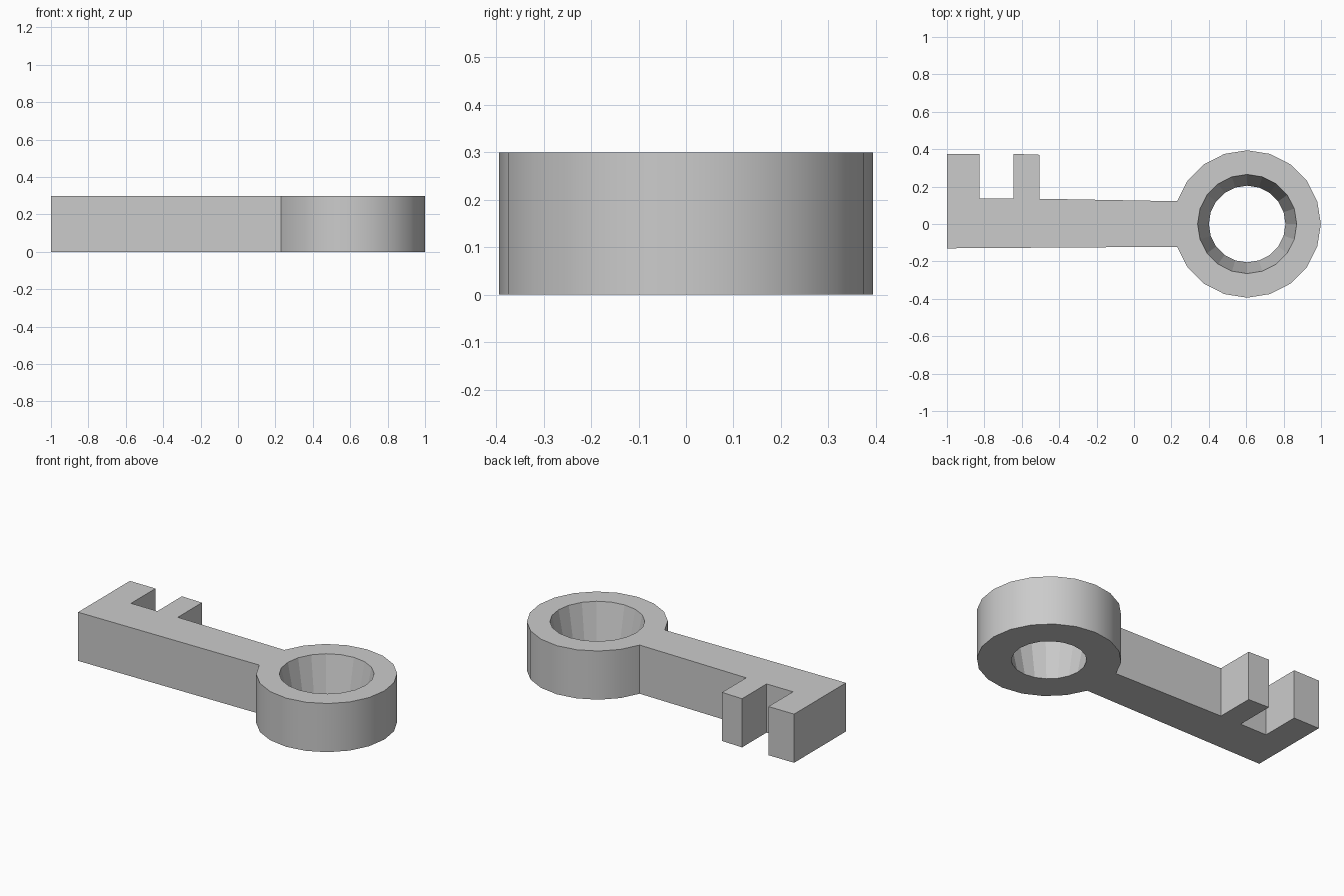
import bpy, bmesh, math

if "Cube" in bpy.data.objects:
    bpy.data.objects.remove(bpy.data.objects["Cube"])

HEIGHT = 0.3
CX, CY, SIDES = 0.605, 0.0, 20


def circle(radius, first=0, last=SIDES):
    step = 2 * math.pi / SIDES
    return [(CX + radius * math.cos(i * step), CY + radius * math.sin(i * step))
            for i in range(first, last)]


# Outline: round bow (open where the shank joins), then shank and two teeth
bow = circle(0.394, -9, 10)
shank = [(-0.505, 0.135), (-0.505, 0.37), (-0.645, 0.375), (-0.645, 0.136),
         (-0.825, 0.136), (-0.825, 0.375), (-1.0, 0.375), (-1.0, -0.13)]
outline = bow + shank

bm = bmesh.new()
cap_edges = {0: [], 1: []}


def wall(low, high, smooth_count):
    """Loft a closed loop from z = 0 to the top and keep its rim edges."""
    n = len(low)
    bottom = [bm.verts.new((x, y, 0)) for x, y in low]
    top = [bm.verts.new((x, y, HEIGHT)) for x, y in high]
    for i in range(n):
        j = (i + 1) % n
        face = bm.faces.new((bottom[i], bottom[j], top[j], top[i]))
        face.smooth = i < smooth_count
        cap_edges[0].append(bm.edges.get((bottom[i], bottom[j])))
        cap_edges[1].append(bm.edges.get((top[i], top[j])))


wall(outline, outline, len(bow) - 1)
# Tapered hole, wider at the top
wall(circle(0.205), circle(0.265), 0)

# Flat caps around the hole
for edges in cap_edges.values():
    bmesh.ops.triangle_fill(bm, edges=edges, use_beauty=True)
bmesh.ops.recalc_face_normals(bm, faces=bm.faces)
for e in bm.edges:
    e.smooth = len(e.link_faces) == 2 and e.calc_face_angle(0) < math.radians(30)

mesh = bpy.data.meshes.new("key")
bm.to_mesh(mesh)
bm.free()
key = bpy.data.objects.new("key", mesh)
bpy.context.collection.objects.link(key)
